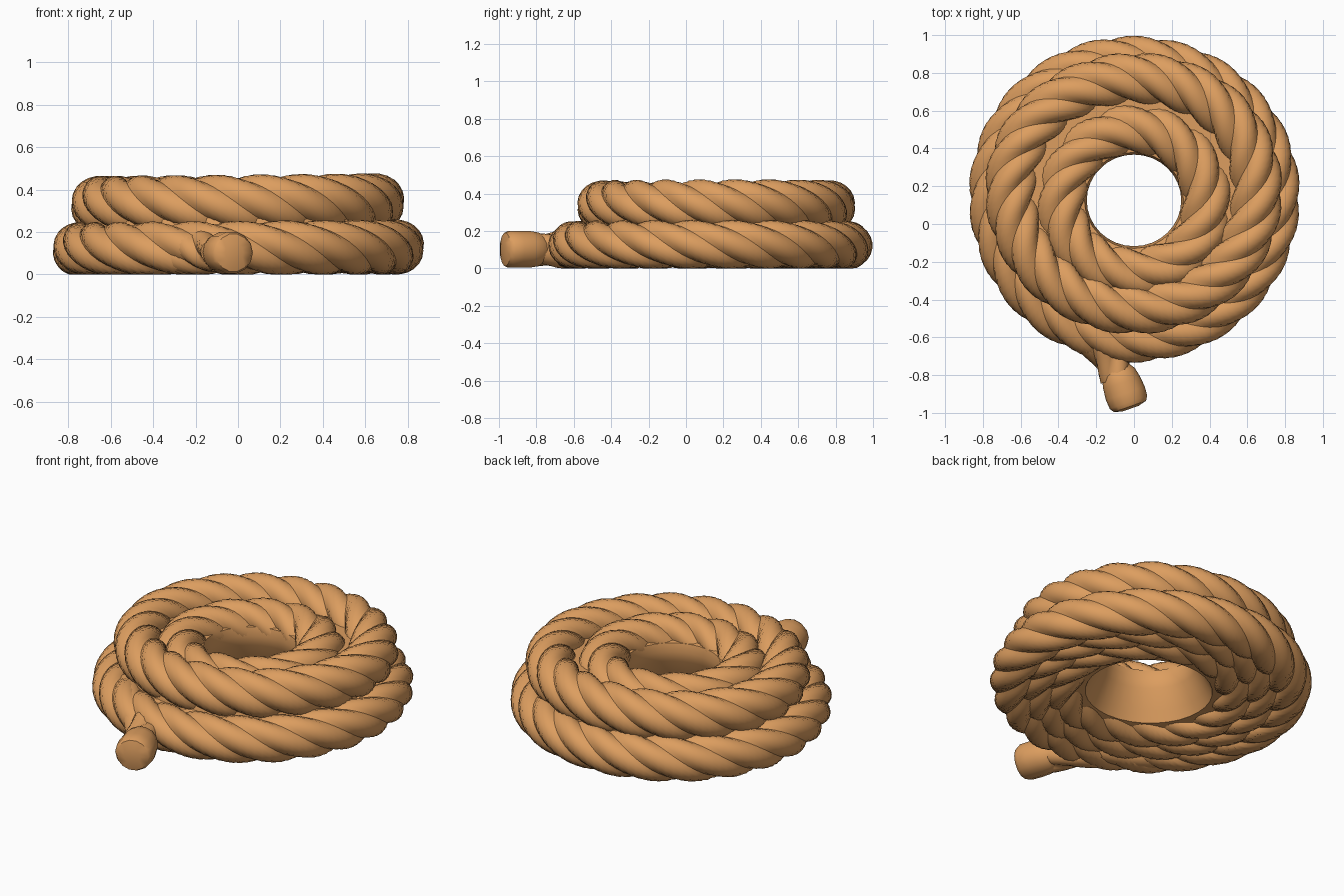
import bpy, bmesh, math
from mathutils import Vector

if "Cube" in bpy.data.objects:
    bpy.data.objects.remove(bpy.data.objects["Cube"])

rope_mat = bpy.data.materials.new("rope_tan")
rope_mat.diffuse_color = (0.72, 0.34, 0.115, 1)
rope_mat.use_nodes = True
rope_mat.node_tree.nodes["Principled BSDF"].inputs["Base Color"].default_value = rope_mat.diffuse_color

STRANDS = 4
PER = 7  # points around each strand


def strand_profile(a, rho):
    # outline of a bundle of round strands, outer radius 1
    step = 2 * math.pi / STRANDS
    a = (a % step) - step / 2
    d = 1 - rho
    return d * math.cos(a) + math.sqrt(rho * rho - (d * math.sin(a)) ** 2)


def rope(name, path, turns, closed, rho=0.6):
    """Sweep a twisted strand profile along flat (x, y, z, radius) points."""
    bm = bmesh.new()
    n, around = len(path), STRANDS * PER
    pos = [Vector(p[:3]) for p in path]
    loops = []
    for i, p in enumerate(path):
        if closed:
            t = pos[(i + 1) % n] - pos[i - 1]
        else:
            t = pos[min(i + 1, n - 1)] - pos[max(i - 1, 0)]
        t.z = 0
        t.normalize()
        up = Vector((0, 0, 1))
        side = up.cross(t)
        twist = 2 * math.pi * turns * i / (n if closed else n - 1)
        loop = []
        for j in range(around):
            a = 2 * math.pi * j / around
            r = p[3] * strand_profile(a, rho)
            co = pos[i] + side * (r * math.cos(a + twist)) + up * (r * math.sin(a + twist))
            co.z = max(co.z, 0.0)  # rests flat on the floor
            loop.append(bm.verts.new(co))
        loops.append(loop)
    # closing a ring shifts the profile by a whole number of strands
    shift = round(turns * STRANDS) * PER if closed else 0
    for i in range(n if closed else n - 1):
        A, B = loops[i], loops[(i + 1) % n]
        s = shift if i == n - 1 else 0
        for j in range(around):
            k = (j + 1) % around
            bm.faces.new((A[j], A[k], B[(k + s) % around], B[(j + s) % around]))
    if not closed:
        bm.faces.new(loops[0])
        bm.faces.new(loops[-1])
    finish(name, bm)


def finish(name, bm):
    bmesh.ops.recalc_face_normals(bm, faces=bm.faces)
    me = bpy.data.meshes.new(name)
    bm.to_mesh(me)
    bm.free()
    me.materials.append(rope_mat)
    ob = bpy.data.objects.new(name, me)
    bpy.context.collection.objects.link(ob)
    bpy.ops.object.select_all(action='DESELECT')
    ob.select_set(True)
    bpy.context.view_layer.objects.active = ob
    bpy.ops.object.shade_smooth_by_angle(angle=math.radians(45))


def ring(name, cy, z, rx, ry, r, lobes):
    n = lobes * 6
    pts = []
    for i in range(n):
        a = 2 * math.pi * i / n
        w = 1 + 0.006 * math.sin(3 * a + rx * 9)
        pts.append((rx * w * math.cos(a), cy + ry * w * math.sin(a),
                    z + 0.006 * math.cos(a), r))
    rope(name, pts, lobes / STRANDS, True)


# coils: three packed on the floor, two stacked on top
ring("lower_outer_coil", 0.135, 0.123, 0.749, 0.737, 0.13, 22)
ring("lower_middle_coil", 0.13, 0.125, 0.61, 0.60, 0.127, 18)
ring("lower_inner_coil", 0.13, 0.125, 0.48, 0.46, 0.127, 14)
ring("upper_outer_coil", 0.165, 0.333, 0.652, 0.61, 0.138, 20)
ring("upper_inner_coil", 0.12, 0.315, 0.387, 0.382, 0.136, 12)

# smooth core filling the deep grooves between the coils
core = [(0.42, 0.05), (0.35, 0.06), (0.32, 0.12), (0.265, 0.23), (0.25, 0.29), (0.262, 0.34),
        (0.38, 0.36), (0.52, 0.36), (0.64, 0.36), (0.715, 0.27), (0.715, 0.2), (0.70, 0.05)]
bm = bmesh.new()
N = 32
grid = [[bm.verts.new((r * math.cos(2 * math.pi * i / N),
                       0.125 + 0.97 * r * math.sin(2 * math.pi * i / N)
                       + (0.03 if z > 0.15 and r > 0.6 else 0), z))
         for r, z in core] for i in range(N)]
for i in range(N):
    A, B = grid[i], grid[(i + 1) % N]
    for j in range(len(core)):
        k = (j + 1) % len(core)
        bm.faces.new((A[j], A[k], B[k], B[j]))
finish("coil_core", bm)


def resample(keys, steps):
    # smooth path through key points
    out = []
    K = [keys[0]] + keys + [keys[-1]]
    for i in range(1, len(K) - 2):
        for s in range(steps):
            u = s / steps
            out.append(tuple(
                0.5 * (2 * b + (c - a) * u + (2 * a - 5 * b + 4 * c - d) * u * u
                       + (3 * b - a - 3 * c + d) * u ** 3)
                for a, b, c, d in zip(K[i - 1], K[i], K[i + 1], K[i + 2])))
    return out + [keys[-1]]


# loose tail leaving the lower coil at the front
rope("rope_tail", resample([
    (-0.52, -0.36, 0.125, 0.12), (-0.36, -0.49, 0.12, 0.12),
    (-0.21, -0.60, 0.11, 0.115), (-0.13, -0.70, 0.10, 0.10),
    (-0.09, -0.82, 0.10, 0.09)], 6), 0.6, False)

# rounded end knob
axis = Vector((0.33, -0.94, 0)).normalized()
start = Vector((-0.092, -0.765, 0.102))
side, up = Vector((0, 0, 1)).cross(axis), Vector((0, 0, 1))
bm = bmesh.new()
loops = []
for d, r in [(0, 0.072), (0.03, 0.092), (0.08, 0.103), (0.14, 0.109),
             (0.19, 0.105), (0.213, 0.09), (0.225, 0.045)]:
    loops.append([bm.verts.new(start + axis * d
                  + side * r * math.cos(2 * math.pi * j / 14)
                  + up * min(r, 0.1) * math.sin(2 * math.pi * j / 14)) for j in range(14)])
for A, B in zip(loops, loops[1:]):
    for j in range(14):
        k = (j + 1) % 14
        bm.faces.new((A[j], A[k], B[k], B[j]))
bm.faces.new(loops[0])
bm.faces.new(loops[-1])
finish("rope_end_knob", bm)
